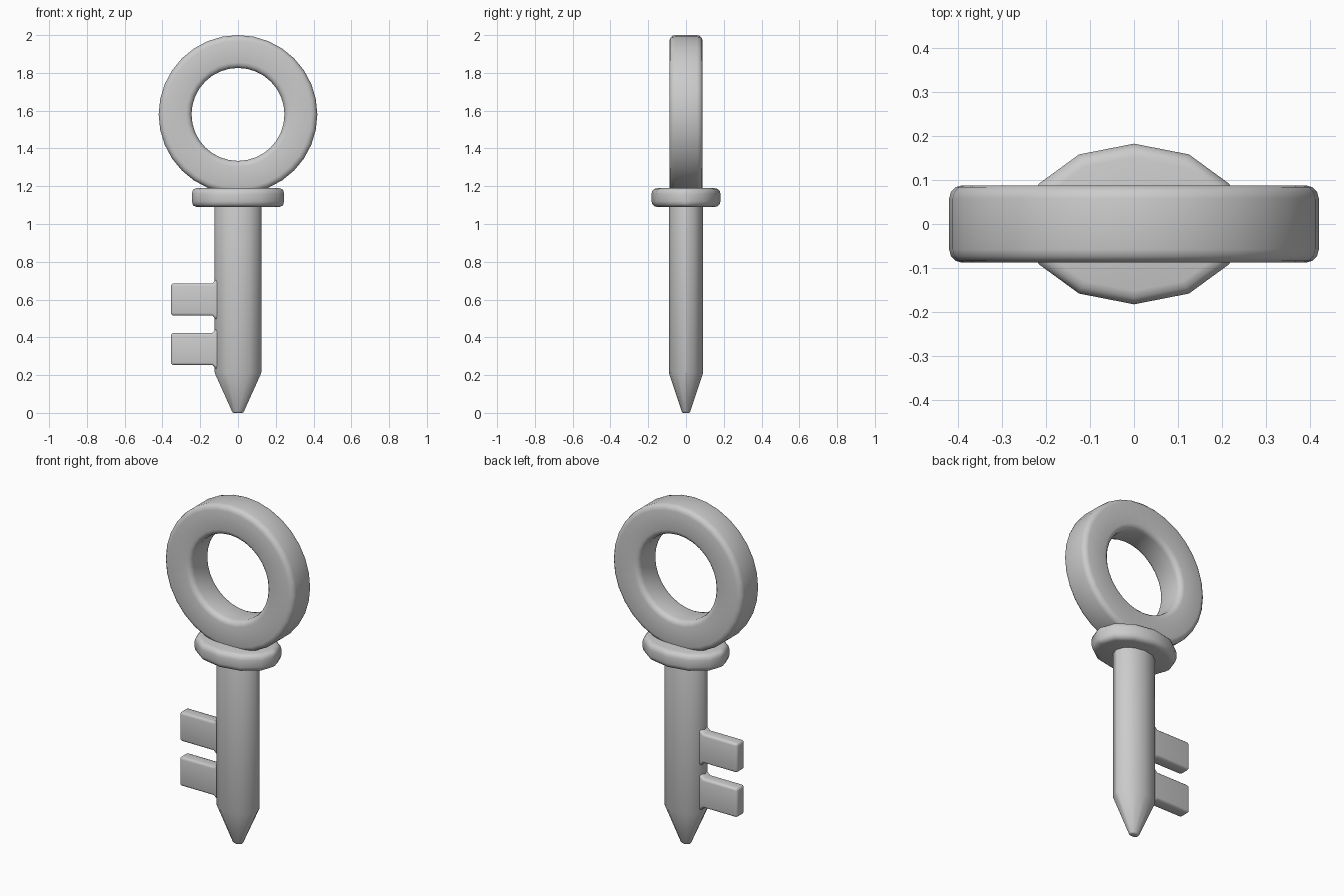
import bpy, bmesh
from math import sin, cos, pi

if "Cube" in bpy.data.objects:
    bpy.data.objects.remove(bpy.data.objects["Cube"])


def finish(name, bm, bevel, limit=0.7):
    """Turn a bmesh into a smooth object with rounded edges."""
    bmesh.ops.recalc_face_normals(bm, faces=bm.faces[:])
    for f in bm.faces:
        f.smooth = True
    mesh = bpy.data.meshes.new(name)
    bm.to_mesh(mesh)
    bm.free()
    obj = bpy.data.objects.new(name, mesh)
    bpy.context.collection.objects.link(obj)
    mod = obj.modifiers.new("rounded_edges", 'BEVEL')
    mod.width = bevel
    mod.segments = 3
    mod.limit_method = 'ANGLE'
    mod.angle_limit = limit
    return obj


def lathe(name, profile, sides, place, bevel, closed=False):
    """Sweep (radius, height) points round an axis; place maps to x, y, z."""
    bm = bmesh.new()
    rings = [[bm.verts.new(place(r * cos(2 * pi * i / sides),
                                 r * sin(2 * pi * i / sides), h))
              for i in range(sides)] for r, h in profile]
    pairs = list(zip(rings, rings[1:]))
    if closed:
        pairs.append((rings[-1], rings[0]))
    else:
        bm.faces.new(rings[0])
        bm.faces.new(rings[-1])
    for a, b in pairs:
        for i in range(sides):
            j = (i + 1) % sides
            bm.faces.new((a[i], a[j], b[j], b[i]))
    return finish(name, bm, bevel)


def oval(a, b, h):
    return (a, b * 0.73, h)


def upright(a, b, h):
    return (a, h, 1.58 + b)


def tooth(name, z, t=0.036, half=0.085):
    """Flat bit with a small flare where it meets the shaft."""
    outline = [(-0.355, -half), (-0.137, -half), (-0.118, -half - 0.018),
               (-0.06, -half - 0.018), (-0.06, half + 0.018),
               (-0.118, half + 0.018), (-0.137, half), (-0.355, half)]
    bm = bmesh.new()
    face = bm.faces.new([bm.verts.new((x, -t, z + dz)) for x, dz in outline])
    out = bmesh.ops.extrude_face_region(bm, geom=[face])
    verts = [v for v in out["geom"] if isinstance(v, bmesh.types.BMVert)]
    bmesh.ops.translate(bm, verts=verts, vec=(0, 2 * t, 0))
    return finish(name, bm, 0.014, 0.9)


# Ring handle
lathe("ring_handle", [(0.42, -0.088), (0.42, 0.088),
                      (0.246, 0.088), (0.246, -0.088)],
      32, upright, 0.03, closed=True)

# Oval collar below the ring
lathe("collar", [(0.25, 1.09), (0.25, 1.19)], 12, oval, 0.03)

# Oval shaft with pointed tip
lathe("shaft", [(0.028, 0.0), (0.125, 0.215), (0.125, 1.14)], 12, oval, 0.008)

# Two key teeth
for label, z in (("lower", 0.338), ("upper", 0.6)):
    tooth(label + "_tooth", z)
